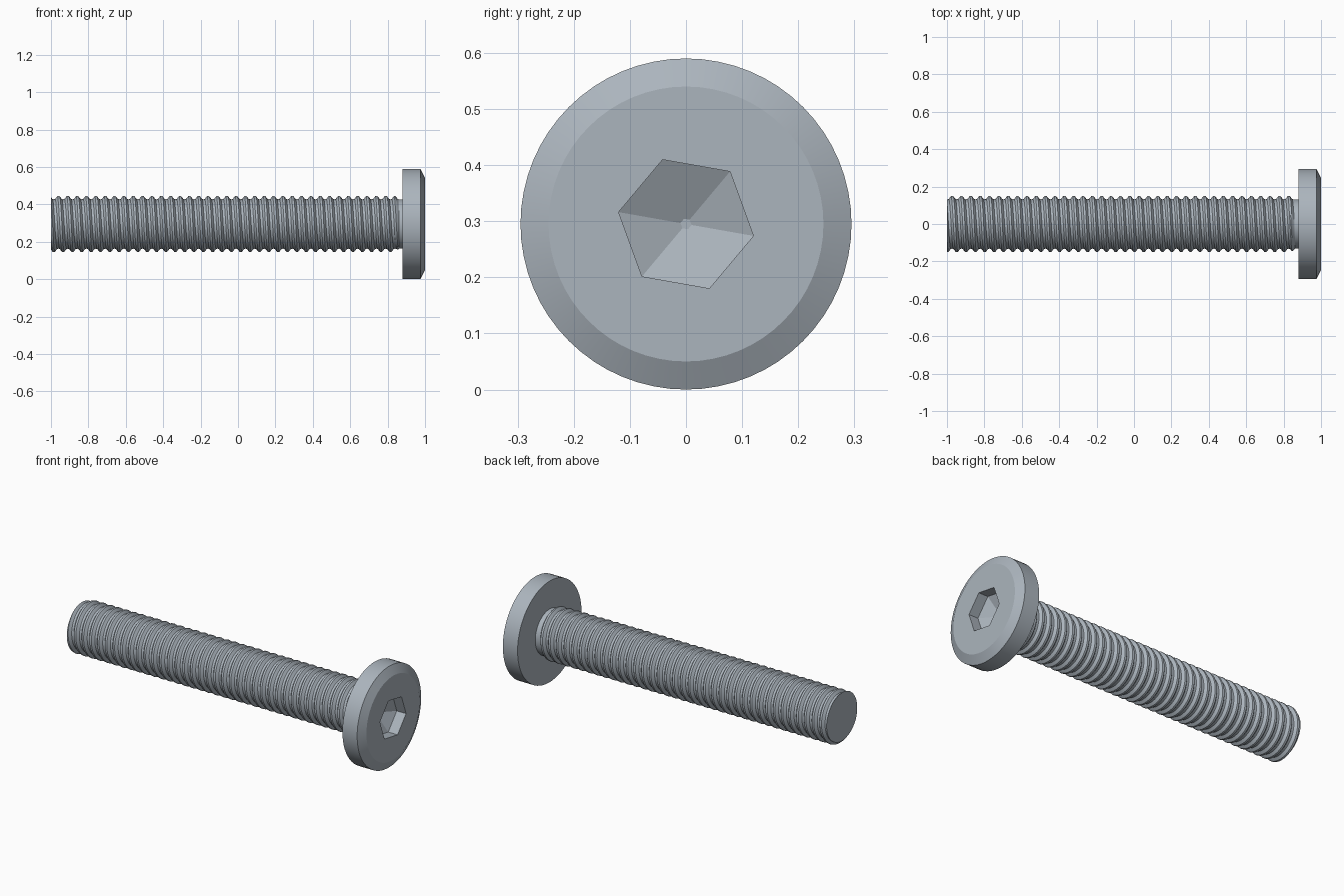
import bpy, bmesh
from math import sin, cos, pi, radians, floor

if "Cube" in bpy.data.objects:
    bpy.data.objects.remove(bpy.data.objects["Cube"])

ZC = 0.295          # height of the bolt axis
N = 64              # sides around the axis

steel = bpy.data.materials.new("steel")
steel.diffuse_color = (0.41, 0.46, 0.51, 1.0)
steel.use_nodes = True
steel.node_tree.nodes["Principled BSDF"].inputs["Base Color"].default_value = steel.diffuse_color


def point(x, r, a):
    return (x, r * cos(a), ZC + r * sin(a))


def finish(name, bm, angle):
    bmesh.ops.remove_doubles(bm, verts=bm.verts, dist=1e-5)
    bmesh.ops.recalc_face_normals(bm, faces=bm.faces)
    mesh = bpy.data.meshes.new(name)
    bm.to_mesh(mesh)
    bm.free()
    mesh.materials.append(steel)
    ob = bpy.data.objects.new(name, mesh)
    bpy.context.collection.objects.link(ob)
    bpy.ops.object.select_all(action='DESELECT')
    ob.select_set(True)
    bpy.context.view_layer.objects.active = ob
    bpy.ops.object.shade_smooth_by_angle(angle=radians(angle))
    return ob


def ring(bm, x, r, n, turn=0.0):
    return [bm.verts.new(point(x, r, turn + 2 * pi * k / n)) for k in range(n)]


def skin(bm, a, b):
    n = len(a)
    for k in range(n):
        bm.faces.new((a[k], a[(k + 1) % n], b[(k + 1) % n], b[k]))


# Head: flat disc with a chamfered rim
bm = bmesh.new()
rings = [ring(bm, x, r, N) for x, r in
         ((0.88, 0.295), (0.975, 0.295), (1.0, 0.245))]
for a, b in zip(rings, rings[1:]):
    skin(bm, a, b)
bm.faces.new(rings[0])
# Hexagonal socket: straight walls and a shallow pointed floor
turn = radians(-10)
socket = [ring(bm, x, r, 6, turn) for x, r in
          ((1.0, 0.122), (0.94, 0.122), (0.89, 0.01))]
for a, b in zip(socket, socket[1:]):
    skin(bm, a, b)
bm.faces.new(socket[-1])
# Flat front face between the outer rim and the socket
edges = []
for loop in (rings[-1], socket[0]):
    edges += [bm.edges.get((loop[k], loop[(k + 1) % len(loop)]))
              for k in range(len(loop))]
bmesh.ops.triangle_fill(bm, use_beauty=True, edges=edges)
finish("head", bm, 18)

# Threaded shank: helical ridge wrapped round a core, clipped at both ends
PITCH, CORE, DEPTH = 0.05, 0.132, 0.018
X0, X1 = -1.0, 0.862
PROFILE = ((0.0, 1.0), (0.12, 0.92), (0.24, 0.5), (0.36, 0.06), (0.5, 0.0))


def ridge(t):
    t = abs(t - floor(t + 0.5))
    for (a, ha), (b, hb) in zip(PROFILE, PROFILE[1:]):
        if t <= b:
            return ha + (hb - ha) * (t - a) / (b - a)
    return 0.0


steps = [-0.36, -0.24, -0.12, 0.0, 0.12, 0.24, 0.36, 0.5]
bm = bmesh.new()
start = -0.96 - PITCH / 4       # places a crest on top at x = -0.96
columns = []
for k in range(N + 1):
    a = 2 * pi * k / N
    lead = start + PITCH * k / N
    col = []
    for turn_no in range(-3, 41):
        for s in steps:
            x = min(max(lead + PITCH * (turn_no + s), X0), X1)
            fade = min(1.0, max(0.0, (X1 - x) / 0.02))
            r = CORE + DEPTH * fade * ridge((x - lead) / PITCH)
            col.append(bm.verts.new(point(x, r, a)))
    columns.append(col)
for ca, cb in zip(columns, columns[1:]):
    for i in range(len(ca) - 1):
        quad = (ca[i], cb[i], cb[i + 1], ca[i + 1])
        if any(v.co.x > X0 + 1e-6 for v in quad) and any(v.co.x < X1 - 1e-6 for v in quad):
            bm.faces.new(quad)
bmesh.ops.delete(bm, geom=[v for v in bm.verts if not v.link_faces], context='VERTS')
bmesh.ops.remove_doubles(bm, verts=bm.verts, dist=1e-5)
bmesh.ops.holes_fill(bm, edges=[e for e in bm.edges if e.is_boundary], sides=0)
finish("threaded_shank", bm, 35)

# Plain neck joining the thread to the head
bm = bmesh.new()
a, b = ring(bm, 0.84, CORE, N), ring(bm, 0.882, CORE, N)
skin(bm, a, b)
bm.faces.new(a)
bm.faces.new(b)
finish("neck", bm, 30)
